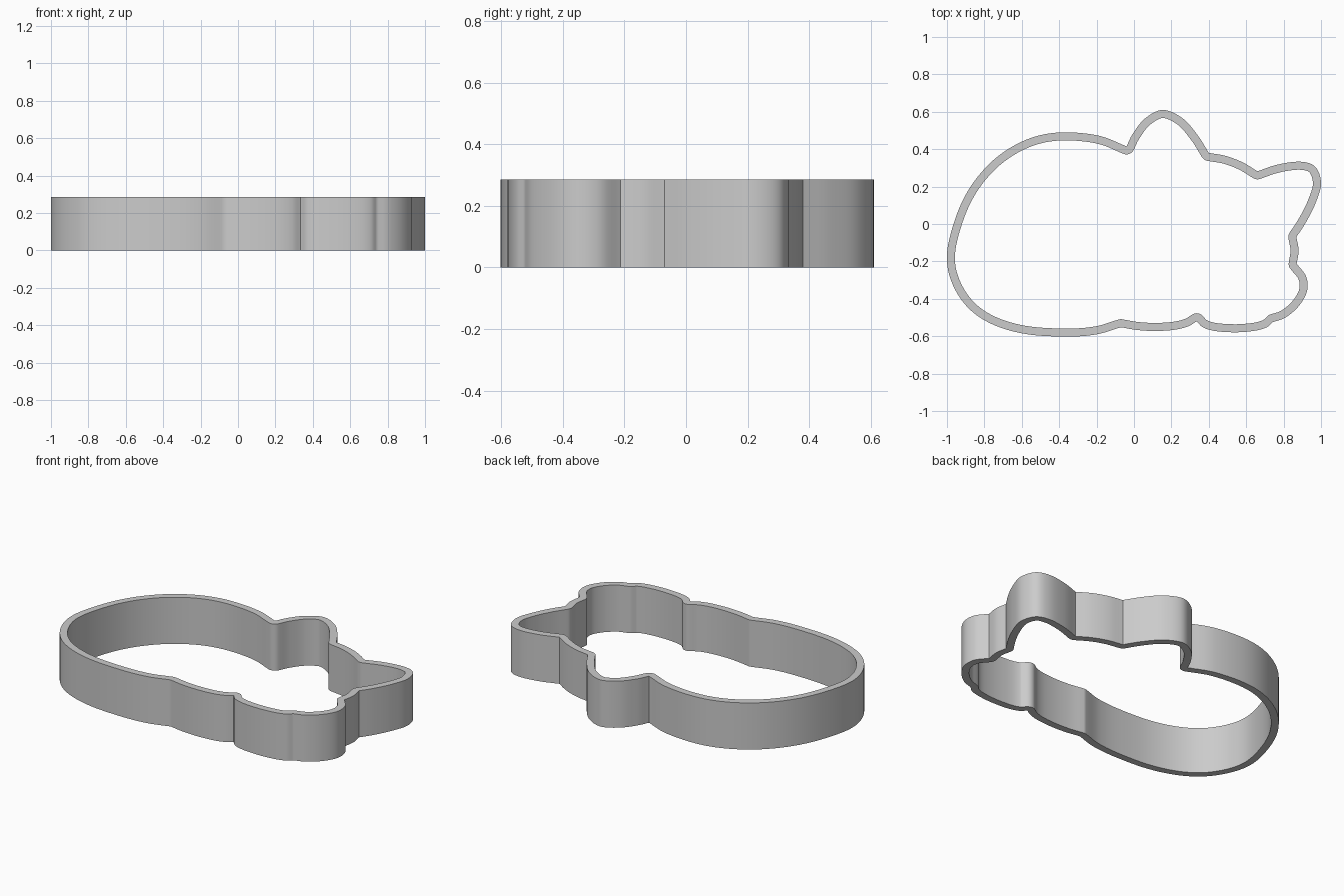
import bpy
import bmesh
from mathutils import Vector

HEIGHT = 0.285
WALL = 0.043
STEPS = 7

cube = bpy.data.objects.get("Cube")
if cube:
    bpy.data.objects.remove(cube, do_unlink=True)

# Outer outline, counterclockwise: one smooth arc per lobe, meeting at creases
ARCS = [
    # large rounded body
    [(-.04, .415), (-.18, .47), (-.35, .49), (-.5, .475), (-.64, .42), (-.77, .325),
     (-.88, .19), (-.955, .03), (-1, -.16), (-.975, -.31), (-.89, -.445), (-.76, -.535),
     (-.58, -.588), (-.36, -.602), (-.2, -.59), (-.07, -.552)],
    # lower edge
    [(-.07, -.552), (.02, -.567), (.12, -.572), (.22, -.565), (.29, -.547), (.335, -.52)],
    # small foot lobe
    [(.335, -.52), (.37, -.553), (.44, -.573), (.55, -.579), (.65, -.57), (.71, -.552), (.742, -.525)],
    # round corner lobe
    [(.742, -.525), (.81, -.5), (.88, -.44), (.925, -.36), (.92, -.28), (.87, -.213)],
    # short notch
    [(.87, -.213), (.88, -.14), (.868, -.07)],
    # pointed side lobe
    [(.868, -.07), (.92, .01), (.97, .11), (1, .215), (.97, .305), (.89, .333), (.77, .318), (.66, .282)],
    # shoulder
    [(.66, .282), (.58, .33), (.49, .364), (.4, .38)],
    # top bump
    [(.4, .38), (.34, .475), (.26, .565), (.155, .61), (.06, .565), (-.005, .485), (-.04, .415)],
]


def smooth_arc(points):
    """Spline through the points, with free ends."""
    p = [Vector(q) for q in points]
    p = [2 * p[0] - p[1]] + p + [2 * p[-1] - p[-2]]
    out = []
    for a, b, c, d in zip(p, p[1:], p[2:], p[3:]):
        for i in range(STEPS):
            t = i / STEPS
            out.append(b + (c - a) * t / 2 + (2 * a - 5 * b + 4 * c - d) * t * t / 2
                       + (3 * b - a - 3 * c + d) * t ** 3 / 2)
    return out + [p[-2]]


def inward(a, b):
    d = (b - a).normalized()
    return Vector((-d.y, d.x))


# Sections: outer point index, outer point, inner point; creases get a rounded inner fan
arcs = [smooth_arc(a) for a in ARCS]
sections = []
for k, arc in enumerate(arcs):
    prev = arcs[k - 1]
    n0, n1 = inward(prev[-2], prev[-1]), inward(arc[0], arc[1])
    for i in range(STEPS + 1):
        n = n0.lerp(n1, i / STEPS).normalized()
        sections.append(((k, 0), arc[0], arc[0] + n * WALL))
    for i in range(1, len(arc) - 1):
        n = inward(arc[i - 1], arc[i + 1])
        sections.append(((k, i), arc[i], arc[i] + n * WALL))

# Wall: outer side, inner side, top rim and bottom rim
bm = bmesh.new()
outer_verts = {}
rings = []
for key, o, q in sections:
    if key not in outer_verts:
        outer_verts[key] = [bm.verts.new((o.x, o.y, z)) for z in (0, HEIGHT)]
    rings.append(outer_verts[key] + [bm.verts.new((q.x, q.y, z)) for z in (HEIGHT, 0)])

for r, s in zip(rings, rings[1:] + rings[:1]):
    for j in range(4):
        m = (j + 1) % 4
        corners = list(dict.fromkeys((r[j], s[j], s[m], r[m])))
        if len(corners) > 2:
            bm.faces.new(corners)
bmesh.ops.recalc_face_normals(bm, faces=bm.faces)

mesh = bpy.data.meshes.new("cutter_wall")
bm.to_mesh(mesh)
bm.free()
wall = bpy.data.objects.new("cutter_wall", mesh)
bpy.context.collection.objects.link(wall)

# Plain grey material
grey = bpy.data.materials.new("light_grey")
grey.use_nodes = True
colour = (0.6, 0.6, 0.6, 1)
grey.diffuse_color = colour
grey.node_tree.nodes["Principled BSDF"].inputs["Base Color"].default_value = colour
mesh.materials.append(grey)

bpy.ops.object.select_all(action="DESELECT")
wall.select_set(True)
bpy.context.view_layer.objects.active = wall
bpy.ops.object.shade_smooth_by_angle()
